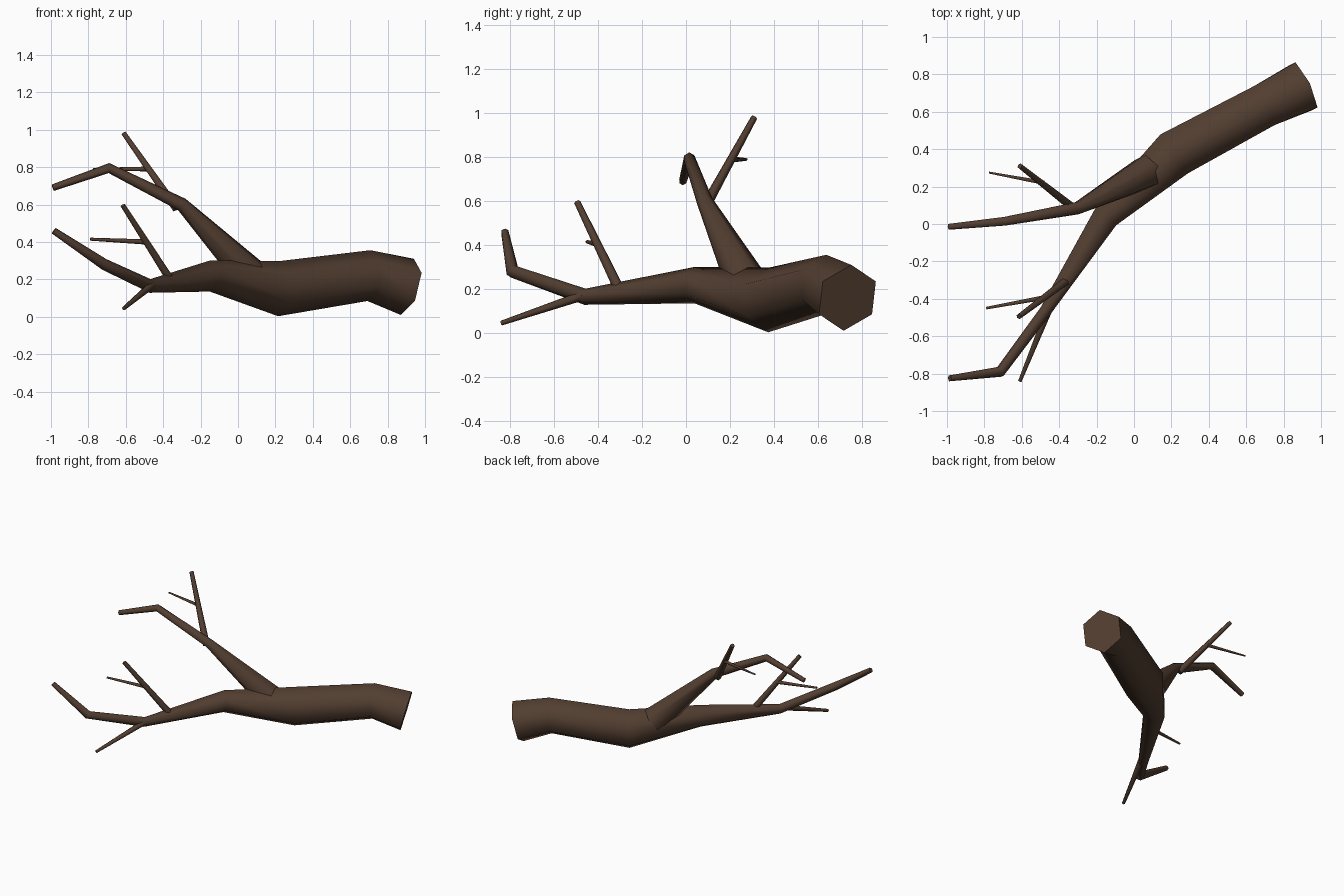
import bpy, bmesh, math
from mathutils import Vector

cube = bpy.data.objects.get("Cube")
if cube:
    bpy.data.objects.remove(cube, do_unlink=True)

# One bark colour for the whole branch
bark = bpy.data.materials.new("dark_brown_bark")
bark.use_nodes = True
colour = (0.085, 0.048, 0.030, 1)
bark.diffuse_color = colour
bsdf = next(n for n in bark.node_tree.nodes if n.type == 'BSDF_PRINCIPLED')
bsdf.inputs["Base Color"].default_value = colour
bsdf.inputs["Roughness"].default_value = 0.9


def limb(name, path, sides=6):
    """Capped tapering tube through (x, y, z, radius) points."""
    pts = [Vector(p[:3]) for p in path]
    bm = bmesh.new()
    rings = []
    for i, p in enumerate(pts):
        before = (p - pts[i - 1]).normalized() if i else Vector()
        after = (pts[i + 1] - p).normalized() if i + 1 < len(pts) else Vector()
        along = (before + after).normalized()
        side = along.cross(Vector((0, 0, 1))).normalized()
        up = side.cross(along)
        ring = []
        for k in range(sides):
            a = math.tau * k / sides
            ring.append(bm.verts.new(p + path[i][3] * (up * math.cos(a) + side * math.sin(a))))
        rings.append(ring)
    for a, b in zip(rings, rings[1:]):
        for k in range(sides):
            n = (k + 1) % sides
            bm.faces.new((a[k], a[n], b[n], b[k]))
    bm.faces.new(rings[0][::-1])
    bm.faces.new(rings[-1])
    bmesh.ops.recalc_face_normals(bm, faces=bm.faces)
    mesh = bpy.data.meshes.new(name)
    bm.to_mesh(mesh)
    bm.free()
    mesh.materials.append(bark)
    obj = bpy.data.objects.new(name, mesh)
    bpy.context.collection.objects.link(obj)
    bpy.ops.object.select_all(action='DESELECT')
    obj.select_set(True)
    bpy.context.view_layer.objects.active = obj
    bpy.ops.object.shade_smooth_by_angle(angle=math.radians(65))


# Thick trunk bending into the lower branch
limb("trunk", [(0.905, 0.735, 0.16, 0.155), (0.70, 0.635, 0.22, 0.136),
               (0.215, 0.375, 0.15, 0.147), (-0.15, 0.04, 0.218, 0.083),
               (-0.47, -0.46, 0.165, 0.037), (-0.715, -0.79, 0.28, 0.031),
               (-0.985, -0.825, 0.46, 0.018)])

# Upper branch growing from the trunk
limb("upper_branch", [(0.07, 0.28, 0.22, 0.098), (-0.30, 0.085, 0.60, 0.037),
                      (-0.69, 0.015, 0.795, 0.027), (-0.99, -0.015, 0.69, 0.018)])

# Side twigs and their small offshoots
limb("upper_twig", [(-0.33, 0.09, 0.58, 0.025), (-0.61, 0.31, 0.98, 0.015)])
limb("upper_offshoot", [(-0.48, 0.22, 0.79, 0.013), (-0.775, 0.275, 0.79, 0.006)])
limb("lower_twig", [(-0.35, -0.295, 0.18, 0.025), (-0.615, -0.495, 0.595, 0.015)])
limb("lower_offshoot", [(-0.49, -0.395, 0.40, 0.014), (-0.79, -0.45, 0.415, 0.008)])
limb("drooping_twig", [(-0.46, -0.47, 0.17, 0.022), (-0.61, -0.84, 0.045, 0.011)])
